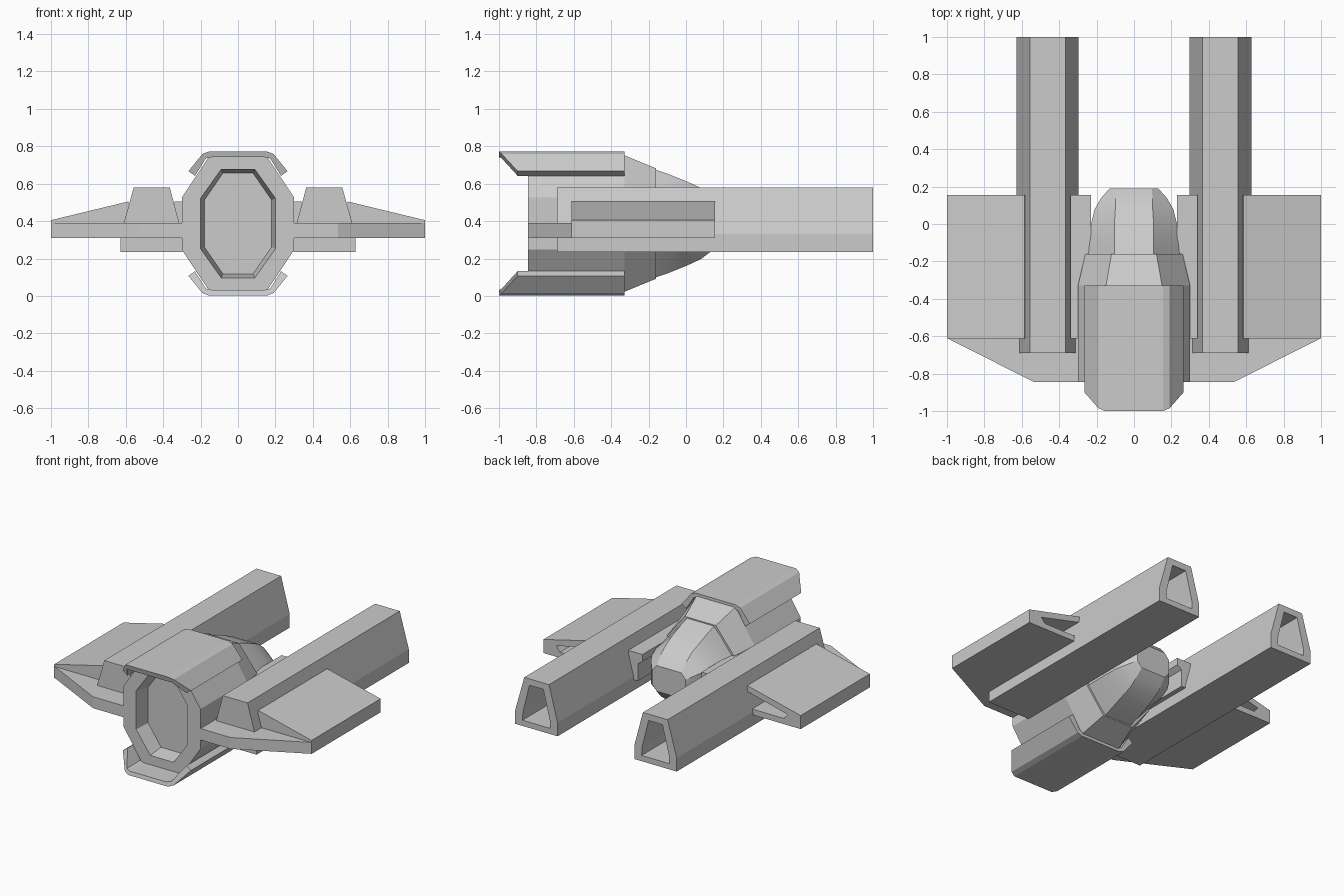
import bpy, bmesh

if "Cube" in bpy.data.objects:
    bpy.data.objects.remove(bpy.data.objects["Cube"])

MID = 0.387  # height of the hull axis

grey = bpy.data.materials.new("hull_grey")
grey.use_nodes = True
grey.diffuse_color = (0.6, 0.6, 0.6, 1)
grey.node_tree.nodes["Principled BSDF"].inputs["Base Color"].default_value = (0.6, 0.6, 0.6, 1)


def loft(name, rings, smooth=False):
    """Skin a list of equal-length point rings and cap both ends."""
    bm = bmesh.new()
    loops = [[bm.verts.new(p) for p in ring] for ring in rings]
    for a, b in zip(loops, loops[1:]):
        for i in range(len(a)):
            j = (i + 1) % len(a)
            bm.faces.new((a[i], a[j], b[j], b[i]))
    bm.faces.new(loops[0])
    bm.faces.new(loops[-1])
    bmesh.ops.recalc_face_normals(bm, faces=bm.faces)
    mesh = bpy.data.meshes.new(name)
    bm.to_mesh(mesh)
    bm.free()
    mesh.materials.append(grey)
    obj = bpy.data.objects.new(name, mesh)
    bpy.context.collection.objects.link(obj)
    if smooth:
        bpy.ops.object.select_all(action="DESELECT")
        obj.select_set(True)
        bpy.context.view_layer.objects.active = obj
        bpy.ops.object.shade_smooth_by_angle(angle=0.4)
    return obj


def section(points, y):
    return [(x, y, z) for x, z in points]


def octagon(y, half_x, half_z, top_x, side_z):
    quarter = [(half_x, side_z), (top_x, half_z)]
    pts = quarter + [(-x, z) for x, z in quarter[::-1]]
    pts += [(-x, -z) for x, z in pts]
    return [(x, y, MID + z) for x, z in pts]


def both_sides(name, rings):
    for side, s in (("left", 1), ("right", -1)):
        loft(side + "_" + name, [[(s * x, y, z) for x, y, z in r] for r in rings])


# Hull: recessed front opening, straight barrel, tapered shoulder
loft("hull", [
    octagon(-0.74, 0.18, 0.27, 0.08, 0.125),
    octagon(-0.845, 0.20, 0.29, 0.09, 0.135),
    octagon(-0.845, 0.30, 0.365, 0.15, 0.14),
    octagon(-0.33, 0.30, 0.365, 0.15, 0.14),
    octagon(-0.16, 0.26, 0.295, 0.12, 0.12),
    octagon(-0.16, 0.20, 0.24, 0.10, 0.10),
])

# Rounded tail dome
loft("tail_dome", [
    octagon(-0.20, 0.245, 0.30, 0.105, 0.12),
    octagon(-0.10, 0.24, 0.267, 0.105, 0.115),
    octagon(0.0, 0.23, 0.227, 0.105, 0.105),
    octagon(0.08, 0.21, 0.19, 0.10, 0.09),
    octagon(0.14, 0.175, 0.145, 0.10, 0.075),
    octagon(0.19, 0.13, 0.09, 0.095, 0.05),
], smooth=True)

# Folded armour covers above and below the hull
half = [(0.265, 0.28, -0.9), (0.19, 0.372, -0.985), (0.155, 0.385, -1.0)]
inner = [(0.14, 0.355, -1.0), (0.172, 0.348, -0.985), (0.23, 0.255, -0.9)]
outline = half + [(-x, z, y) for x, z, y in half[::-1]]
outline += [(-x, z, y) for x, z, y in inner[::-1]] + inner
for label, s in (("top_cover", 1), ("bottom_cover", -1)):
    loft(label, [[(x, y, MID + s * z) for x, z, y in outline],
                 [(x, -0.33, MID + s * z) for x, z, y in outline]])

# Long side booms, hollow at the rear
boom = [(0.298, 0.235), (0.628, 0.235), (0.628, 0.33),
        (0.557, 0.58), (0.365, 0.58), (0.298, 0.33)]
bore = [(0.355, 0.275), (0.571, 0.275), (0.568, 0.33),
        (0.517, 0.535), (0.409, 0.535), (0.358, 0.33)]
both_sides("boom", [section(boom, -0.69), section(boom, 1.0),
                    section(bore, 1.0), section(bore, 0.3)])

# Wedge wings with a rear recess
wing = [(0.56, 0.31), (1.0, 0.31), (1.0, 0.405), (0.585, 0.505)]
recess = [(0.57, 0.35), (0.87, 0.35), (0.90, 0.385), (0.58, 0.465)]
both_sides("wing", [section(wing, -0.612), section(wing, 0.155),
                    section(recess, 0.155), section(recess, -0.3)])

# Swept plates along the front of the wings
plate = [(0.27, -0.845), (0.535, -0.845), (1.0, -0.61), (0.27, -0.61)]
both_sides("wing_front", [[(x, y, z) for x, y in plate] for z in (0.31, 0.39)])

# Brackets between the booms and the hull
bracket = [(0.34, 0.505), (0.23, 0.505), (0.23, 0.455),
           (0.265, 0.43), (0.265, 0.31), (0.34, 0.31)]
both_sides("bracket", [section(bracket, -0.612), section(bracket, 0.155)])
